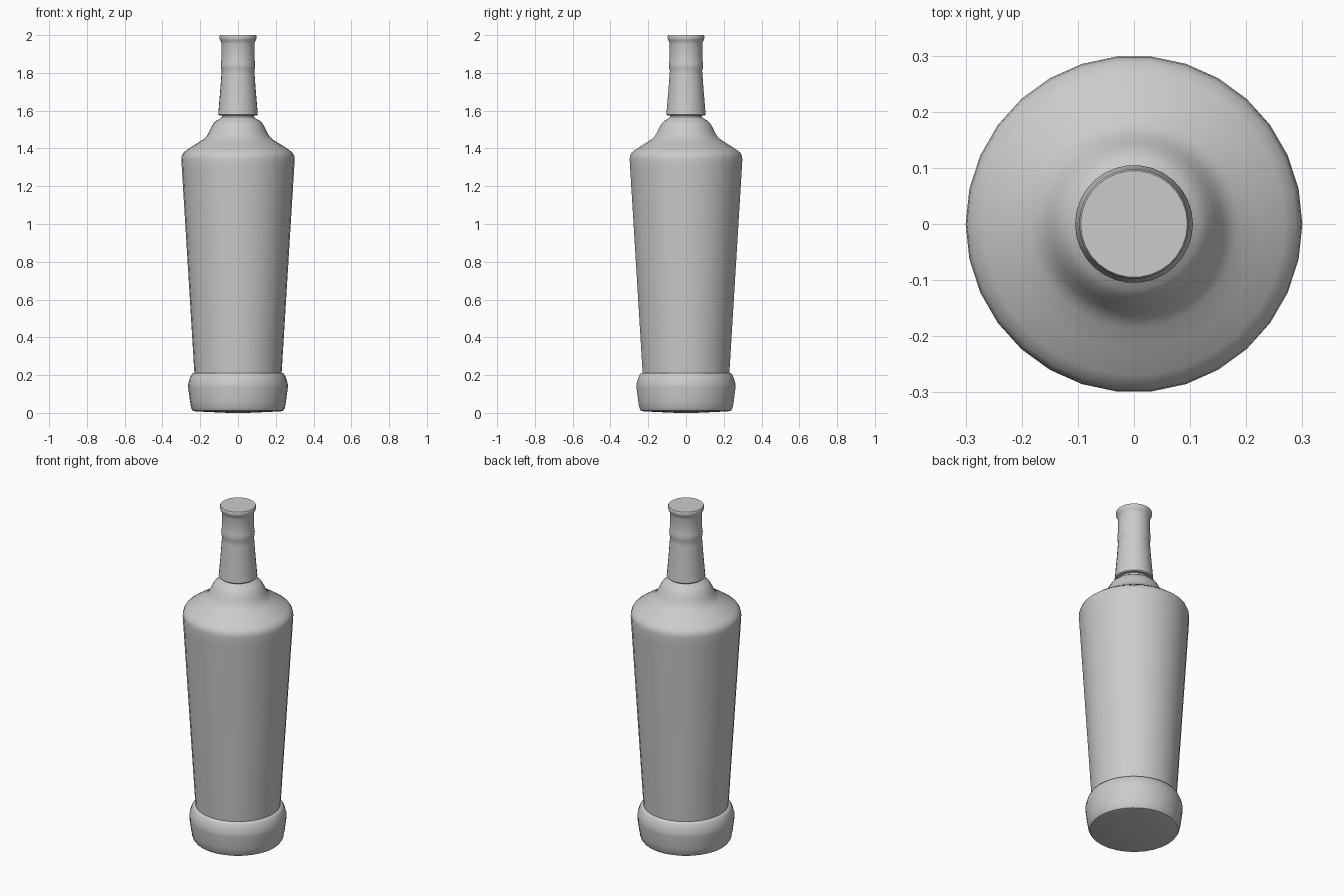
import bpy, bmesh, math

SIDES = 30


def lathe(name, profile, angle=40):
    """Revolve an (radius, z) profile around z; ends are capped with faces."""
    bm = bmesh.new()
    rings = []
    for r, z in profile:
        rings.append([bm.verts.new((r * math.cos(2 * math.pi * i / SIDES),
                                    r * math.sin(2 * math.pi * i / SIDES), z))
                      for i in range(SIDES)])
    for a, b in zip(rings, rings[1:]):
        for i in range(SIDES):
            j = (i + 1) % SIDES
            bm.faces.new((a[i], a[j], b[j], b[i]))
    bm.faces.new(rings[0][::-1])
    bm.faces.new(rings[-1])
    mesh = bpy.data.meshes.new(name)
    bm.to_mesh(mesh)
    bm.free()
    ob = bpy.data.objects.new(name, mesh)
    bpy.context.collection.objects.link(ob)
    bpy.ops.object.select_all(action='DESELECT')
    ob.select_set(True)
    bpy.context.view_layer.objects.active = ob
    bpy.ops.object.shade_smooth_by_angle(angle=math.radians(angle))
    return ob


# Bottle: foot, tapered body, rounded shoulder and short neck
lathe("bottle_body", [
    (0.05, 0.0), (0.225, 0.008), (0.24, 0.012), (0.248, 0.025),
    (0.254, 0.06), (0.264, 0.135), (0.264, 0.15), (0.258, 0.175),
    (0.248, 0.2), (0.24, 0.21), (0.231, 0.212),
    (0.297, 1.29), (0.3, 1.34), (0.298, 1.36), (0.29, 1.377),
    (0.27, 1.393), (0.225, 1.422), (0.185, 1.447), (0.17, 1.46),
    (0.158, 1.477), (0.145, 1.505), (0.13, 1.532), (0.115, 1.547),
    (0.095, 1.558), (0.085, 1.566), (0.085, 1.6)])

# Cap: flared sleeve, raised band and top lip
lathe("bottle_cap", [
    (0.08, 1.574), (0.1, 1.574), (0.105, 1.579), (0.103, 1.6),
    (0.093, 1.72), (0.088, 1.79), (0.086, 1.81), (0.09, 1.825),
    (0.091, 1.84), (0.09, 1.855), (0.087, 1.87), (0.087, 1.955),
    (0.09, 1.966), (0.096, 1.975), (0.098, 1.985), (0.098, 1.995),
    (0.095, 2.0)])
